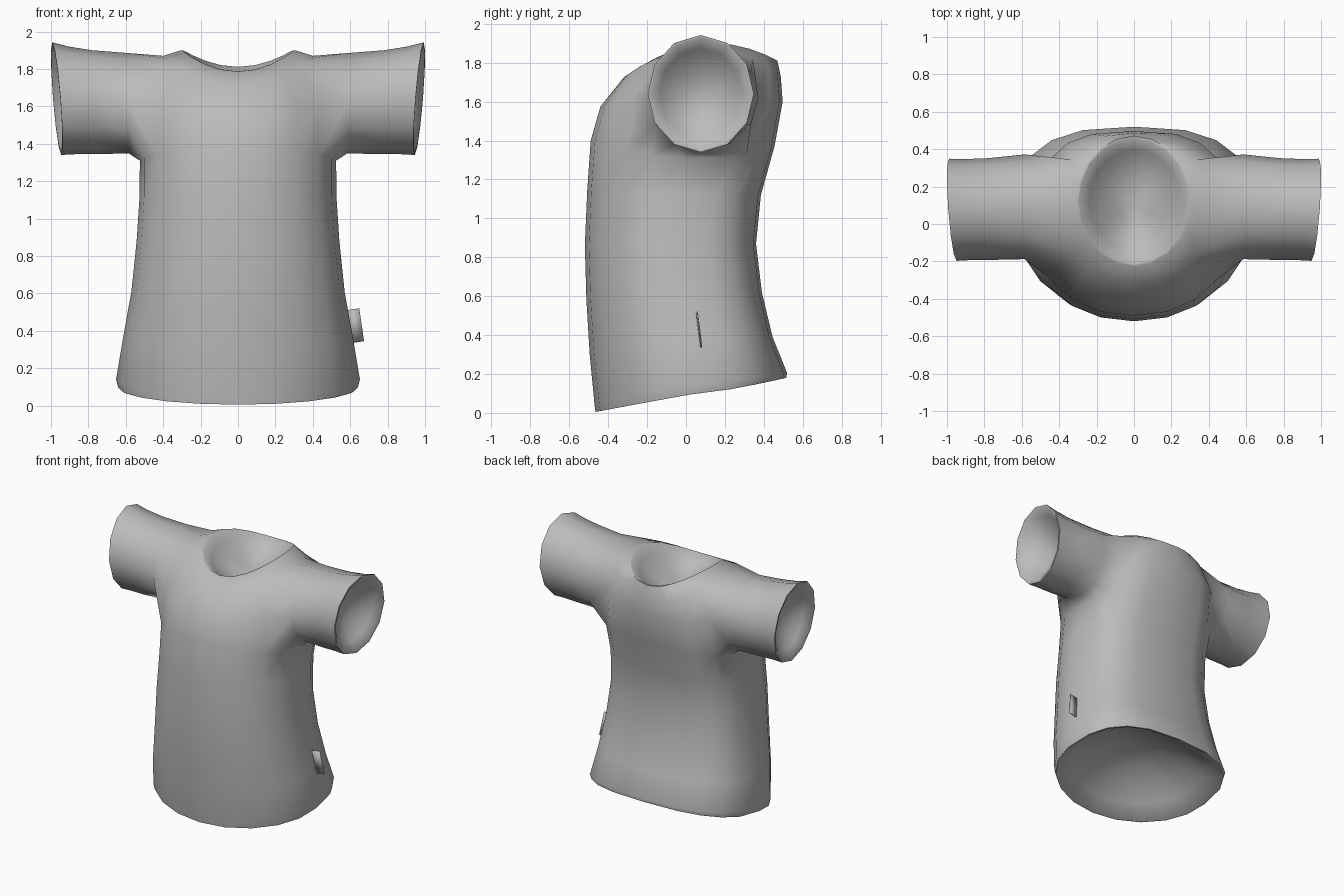
import bpy, bmesh
from math import sin, cos, pi, radians
from mathutils import Vector

if "Cube" in bpy.data.objects:
    bpy.data.objects.remove(bpy.data.objects["Cube"])

COLUMNS = 20
SLEEVE_SIDES = 12


def material(name, rgb):
    mat = bpy.data.materials.new(name)
    mat.use_nodes = True
    mat.diffuse_color = (*rgb, 1)
    mat.node_tree.nodes["Principled BSDF"].inputs["Base Color"].default_value = (*rgb, 1)
    return mat


def make_object(name, bm, mat):
    bmesh.ops.recalc_face_normals(bm, faces=bm.faces)
    mesh = bpy.data.meshes.new(name)
    bm.to_mesh(mesh)
    bm.free()
    mesh.materials.append(mat)
    obj = bpy.data.objects.new(name, mesh)
    bpy.context.collection.objects.link(obj)
    bpy.ops.object.select_all(action="DESELECT")
    obj.select_set(True)
    bpy.context.view_layer.objects.active = obj
    bpy.ops.object.shade_smooth_by_angle(angle=radians(55))
    return obj


def body_ring(bm, y_front, y_back, half_width, z_front, z_side, z_back, front_power, back_power):
    """Oval ring with its own front, side and back heights; low powers are squarer."""
    ring = []
    y_mid, y_rad = (y_front + y_back) / 2, (y_back - y_front) / 2
    z_mid, z_tilt = (z_front + z_back) / 2, (z_back - z_front) / 2
    for k in range(COLUMNS):
        c, s = cos(2 * pi * k / COLUMNS), sin(2 * pi * k / COLUMNS)
        p = back_power if s > 0 else front_power
        x = half_width * abs(c) ** p * (1 if c > 0 else -1)
        y = y_mid + y_rad * abs(s) ** p * (1 if s > 0 else -1)
        ring.append(bm.verts.new((x, y, z_mid + z_tilt * s + (z_side - z_mid) * c * c)))
    return ring


def connect(bm, lower, upper, skip=()):
    n = len(lower)
    for k in range(n):
        if k not in skip:
            j = (k + 1) % n
            bm.faces.new((lower[k], lower[j], upper[j], upper[k]))


def dished_opening(bm, loop, inward, depth, rim):
    """Thin cloth rim followed by a shallow bowl that closes the opening."""
    centre = sum((v.co for v in loop), Vector()) / len(loop)
    previous = loop
    for t in (1, .82, .6, .32):
        ring = []
        for v in loop:
            flat = centre + (v.co - centre) * rim * t
            ring.append(bm.verts.new(flat + inward * depth * (1 - t * t)))
        connect(bm, previous, ring)
        previous = ring
    tip = bm.verts.new(centre + inward * depth)
    for a, b in zip(previous, previous[1:] + previous[:1]):
        bm.faces.new((a, b, tip))


# Torso rings: y front, y back, half width, z front, z side, z back, front and back squareness
TORSO = [
    (-.465, .515, .64, .005, .095, .18, 1, .74),
    (-.47, .52, .652, .04, .14, .205, 1, .74),
    (-.495, .445, .615, .30, .36, .39, .97, .7),
    (-.512, .39, .57, .58, .61, .62, .95, .67),
    (-.52, .36, .542, .86, .88, .87, .95, .66),
    (-.508, .385, .526, 1.14, 1.12, 1.12, .95, .66),
    (-.49, .455, .525, 1.40, 1.31, 1.37, .92, .68),
    (-.44, .497, .515, 1.575, 1.62, 1.6, .9, .7),
    (-.32, .487, .4, 1.725, 1.87, 1.73, .95, .82),
    (-.225, .47, .305, 1.785, 1.9, 1.81, 1, 1),
]
# Sleeve rings: x, lean of top, swing of back, centre y, centre z, radius y, radius z
SLEEVE = [
    (.585, 0, 0, .092, 1.617, .28, .268),
    (.77, .01, .008, .08, 1.622, .272, .278),
    (.89, .018, .016, .077, 1.632, .27, .288),
    (.969, .024, .02, .076, 1.641, .273, .301),
]

shirt_grey = material("shirt_grey", (.5, .5, .5))
bm = bmesh.new()

# Torso with an armhole left open on each side
rings = [body_ring(bm, *row) for row in TORSO]
LOW, MID, TOP = 6, 7, 8
half = COLUMNS // 2
arm_columns = [(c + d) % COLUMNS for c in (0, half) for d in (-2, -1, 0, 1)]
for i in range(len(rings) - 1):
    connect(bm, rings[i], rings[i + 1], arm_columns if i in (LOW, MID) else ())

# Hem and neckline
dished_opening(bm, rings[0], Vector((0, -.18, 1)).normalized(), .26, .98)
dished_opening(bm, rings[-1], Vector((0, 0, -1)), .17, .965)

# Sleeves grown from the armholes, starting at the top and turning to the back
for side in (1, -1):
    def column(d):
        return d % COLUMNS if side > 0 else (half - d) % COLUMNS
    loop = [rings[TOP][column(d)] for d in (0, 1, 2)] + [rings[MID][column(2)]]
    loop += [rings[LOW][column(d)] for d in (2, 1, 0, -1, -2)]
    loop += [rings[MID][column(-2)]] + [rings[TOP][column(d)] for d in (-2, -1)]
    for x, lean, swing, cy, cz, ry, rz in SLEEVE:
        ring = []
        for k in range(SLEEVE_SIDES):
            a = 2 * pi * k / SLEEVE_SIDES
            reach = x + lean * cos(a) + swing * sin(a)
            ring.append(bm.verts.new((side * reach, cy + ry * sin(a), cz + rz * cos(a))))
        connect(bm, loop, ring)
        loop = ring
    dished_opening(bm, loop, Vector((-side, 0, 0)), .15, .95)

# Remove the unused points inside the armholes
bmesh.ops.delete(bm, geom=[v for v in bm.verts if not v.link_faces], context="VERTS")
make_object("shirt", bm, shirt_grey)

# Small tag on the left side seam
bm = bmesh.new()
corners = [(.585, .055, .51), (.648, .058, .52), (.674, .08, .345), (.61, .077, .335)]
bm.faces.new([bm.verts.new(c) for c in corners])
tag = make_object("side_tag", bm, shirt_grey)
cloth = tag.modifiers.new("cloth_thickness", "SOLIDIFY")
cloth.thickness = .006
cloth.offset = 0
